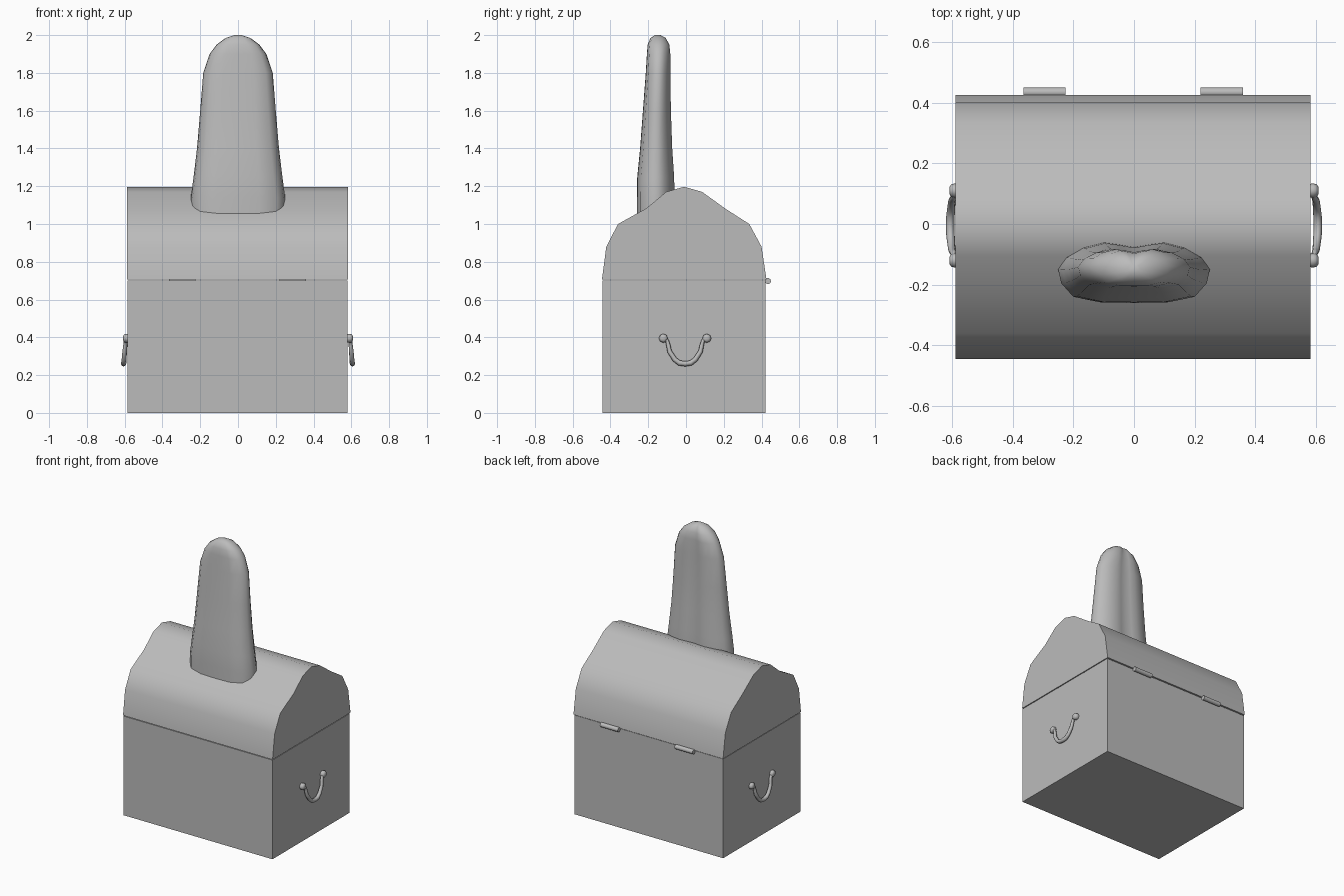
import bpy, bmesh, math
from mathutils import Vector

if "Cube" in bpy.data.objects:
    bpy.data.objects.remove(bpy.data.objects["Cube"])

grey = bpy.data.materials.new("plain grey")
grey.diffuse_color = (0.5, 0.5, 0.5, 1)
grey.use_nodes = True
grey.node_tree.nodes["Principled BSDF"].inputs["Base Color"].default_value = grey.diffuse_color


def finish(name, bm, angle=40):
    bmesh.ops.recalc_face_normals(bm, faces=bm.faces)
    me = bpy.data.meshes.new(name)
    bm.to_mesh(me)
    bm.free()
    me.materials.append(grey)
    ob = bpy.data.objects.new(name, me)
    bpy.context.collection.objects.link(ob)
    bpy.ops.object.select_all(action='DESELECT')
    ob.select_set(True)
    bpy.context.view_layer.objects.active = ob
    bpy.ops.object.shade_smooth_by_angle(angle=math.radians(angle))
    return ob


def loft(bm, rings):
    """Skin a list of closed rings and cap both ends."""
    rows = [[bm.verts.new(p) for p in ring] for ring in rings]
    n = len(rows[0])
    for a, b in zip(rows, rows[1:]):
        for i in range(n):
            bm.faces.new((a[i], a[(i + 1) % n], b[(i + 1) % n], b[i]))
    bm.faces.new(rows[0])
    bm.faces.new(rows[-1])


def tube(bm, path, radii, sides=8):
    """Round tube along a path lying near a plane of constant x."""
    rings = []
    for i, p in enumerate(path):
        t = (path[min(i + 1, len(path) - 1)] - path[max(i - 1, 0)]).normalized()
        u = Vector((1, 0, 0))
        u = (u - t * u.dot(t)).normalized() if abs(t.x) < 0.95 else Vector((0, 0, 1))
        v = t.cross(u)
        rings.append([p + radii[i] * (u * math.cos(a) + v * math.sin(a))
                      for a in (math.tau * k / sides for k in range(sides))])
    loft(bm, rings)


# chest body
bm = bmesh.new()
loft(bm, [[(x, y, z) for x, y in ((-.585, -.443), (.58, -.443), (.58, .42), (-.585, .42))]
          for z in (0, .701)])
finish("chest_body", bm)

# humped lid, a side profile extruded along x
profile = [(-.445, .706), (-.422, .88), (-.36, 1.0), (-.21, 1.083), (-.105, 1.17),
           (-.01, 1.197), (.085, 1.17), (.21, 1.08), (.335, 1.0), (.4, .88), (.426, .706)]
bm = bmesh.new()
loft(bm, [[(x, y, z) for y, z in profile] for x in (-.588, .582)])
finish("lid", bm)

# upright tongue: half outline as (x, y) fractions, mirrored, lofted upward
half = [(0, -1), (.45, -.98), (.8, -.8), (.96, -.35), (1, .1), (.9, .5), (.68, .82), (.4, 1), (.2, .93)]
outline = half + [(0, .84)] + [(-x, y) for x, y in reversed(half[1:])]
#          z, half width, front y, back y
levels = [(.98, .25, -.26, -.06), (1.14, .25, -.26, -.06), (1.25, .235, -.258, -.063),
          (1.4, .217, -.243, -.073), (1.6, .2, -.228, -.08), (1.8, .184, -.213, -.083),
          (1.9, .15, -.207, -.083), (1.95, .113, -.203, -.088), (1.985, .065, -.188, -.108),
          (2.0, .02, -.165, -.135)]
bm = bmesh.new()
loft(bm, [[(w * x, (f + b) / 2 + (b - f) / 2 * y, z) for x, y in outline]
          for z, w, f, b in levels])
finish("tongue", bm, 60)

# side handles: a hanging bail with two knobs
for side, name in ((-1, "left"), (1, "right")):
    right_half = [(.012, 0, .26), (.011, .03, .264), (.009, .055, .283), (.006, .082, .325),
                  (.003, .088, .355), (0, .095, .382), (0, .115, .395)]
    pts = [(x, -y, z) for x, y, z in reversed(right_half[1:])] + right_half
    path = [Vector((side * (.594 + x), y - .005, z)) for x, y, z in pts]
    rad = [.012, .01, .011, .012, .013, .014]
    bm = bmesh.new()
    tube(bm, path, rad + [.014] + rad[::-1])
    for y in (-.12, .11):
        tube(bm, [Vector((side * x, y, .395)) for x in (.57, .59, .602, .608)],
             [.02, .024, .021, .012])
    finish(name + "_handle", bm, 50)

# back hinge barrels
for x, name in ((-.295, "left"), (.29, "right")):
    bm = bmesh.new()
    loft(bm, [[(x + s * .07, .434 + .016 * math.cos(a), .698 + .016 * math.sin(a))
               for a in (math.tau * k / 10 for k in range(10))] for s in (-1, 1)])
    finish(name + "_hinge", bm)
